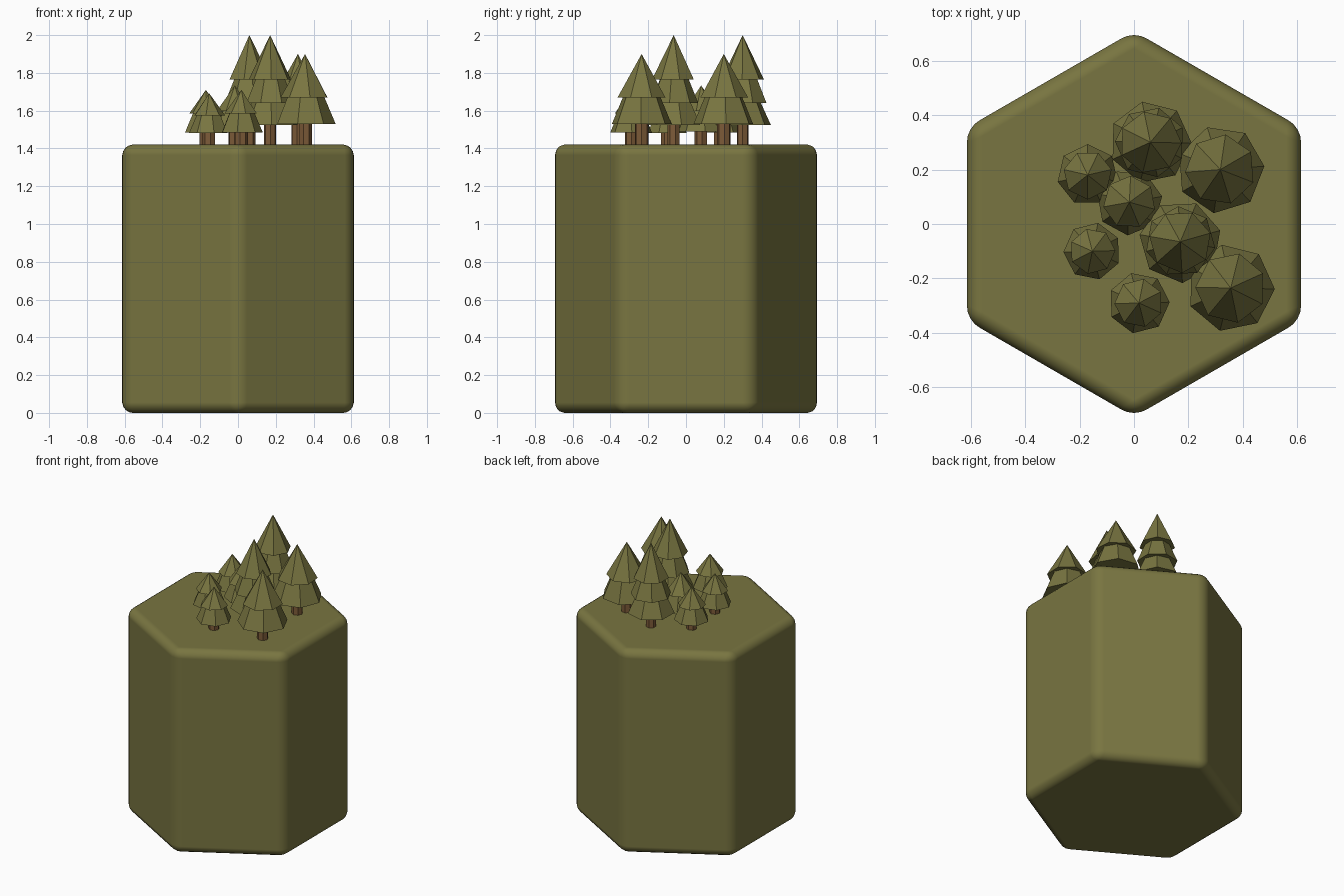
import bpy, bmesh, math
from mathutils import Matrix

if "Cube" in bpy.data.objects:
    bpy.data.objects.remove(bpy.data.objects["Cube"])


def material(name, rgb):
    m = bpy.data.materials.new(name)
    m.diffuse_color = (*rgb, 1.0)
    m.use_nodes = True
    m.node_tree.nodes["Principled BSDF"].inputs["Base Color"].default_value = m.diffuse_color
    return m


GREEN = material("olive green", (0.190, 0.178, 0.052))
BROWN = material("bark brown", (0.205, 0.105, 0.040))
TOP = 1.42     # height of the hexagonal tile


def new_object(name, bm, mat):
    bmesh.ops.recalc_face_normals(bm, faces=bm.faces[:])
    me = bpy.data.meshes.new(name)
    bm.to_mesh(me)
    bm.free()
    me.materials.append(mat)
    ob = bpy.data.objects.new(name, me)
    bpy.context.collection.objects.link(ob)
    return ob


def add_cone(bm, x, y, z0, z1, r0, r1, sides, phase):
    mat = Matrix.Translation((x, y, (z0 + z1) / 2)) @ Matrix.Rotation(phase, 4, 'Z')
    bmesh.ops.create_cone(bm, cap_ends=True, cap_tris=False, segments=sides,
                          radius1=r0, radius2=r1, depth=z1 - z0, matrix=mat)


# Hexagonal tile with softly rounded edges, corners pointing to front and back
bm = bmesh.new()
add_cone(bm, 0, 0, 0, TOP, 0.708, 0.708, 6, 0)
bmesh.ops.rotate(bm, verts=bm.verts[:], cent=(0, 0, 0),
                 matrix=Matrix.Rotation(
                     math.pi / 2 - math.atan2(bm.verts[:][0].co.y, bm.verts[:][0].co.x), 3, 'Z'))
tile = new_object("hex_tile", bm, GREEN)
for p in tile.data.polygons:
    p.use_smooth = True
bev = tile.modifiers.new("rounded_edges", 'BEVEL')
bev.width = 0.055
bev.segments = 4
bev.limit_method = 'ANGLE'
bev.harden_normals = True

# Foliage tiers per tree kind: (bottom z, top z, bottom radius, top radius)
TIERS = {
    "tall": [(1.525, 1.67, 0.152, 0.085), (1.64, 1.79, 0.130, 0.07), (1.765, 2.0, 0.115, 0)],
    "medium": [(1.53, 1.70, 0.162, 0.09), (1.67, 1.90, 0.130, 0)],
    "small": [(1.485, 1.61, 0.113, 0.06), (1.585, 1.71, 0.090, 0)],
}
TRUNK = {"tall": 0.032, "medium": 0.036, "small": 0.034}

# Trees: kind, x, y, rotation, size factor
TREES = [
    ("tall", 0.06, 0.30, 0.2, 1.0),
    ("tall", 0.17, -0.065, 0.5, 1.0),
    ("medium", 0.317, 0.20, 0.3, 1.0),
    ("medium", 0.355, -0.235, 1.1, 1.0),
    ("small", -0.17, 0.18, 0.0, 1.0),
    ("small", -0.017, 0.08, 0.4, 1.08),
    ("small", -0.153, -0.10, 0.7, 0.94),
    ("small", 0.018, -0.29, 0.25, 1.0),
]

for i, (kind, x, y, turn, s) in enumerate(TREES, 1):
    # Trunk, reaching slightly into tile and foliage
    bm = bmesh.new()
    add_cone(bm, x, y, TOP - 0.01, TIERS[kind][0][0] + 0.02, TRUNK[kind], TRUNK[kind], 7, turn)
    new_object(f"{kind}_tree_{i}_trunk", bm, BROWN)
    # Stacked seven-sided foliage, each tier turned against the last
    bm = bmesh.new()
    for k, (z0, z1, r0, r1) in enumerate(TIERS[kind]):
        add_cone(bm, x, y, TOP + (z0 - TOP) * s, TOP + (z1 - TOP) * s,
                 r0 * s, r1 * s, 7, turn + k * 0.45)
    bmesh.ops.remove_doubles(bm, verts=bm.verts[:], dist=1e-5)
    new_object(f"{kind}_tree_{i}_foliage", bm, GREEN)
